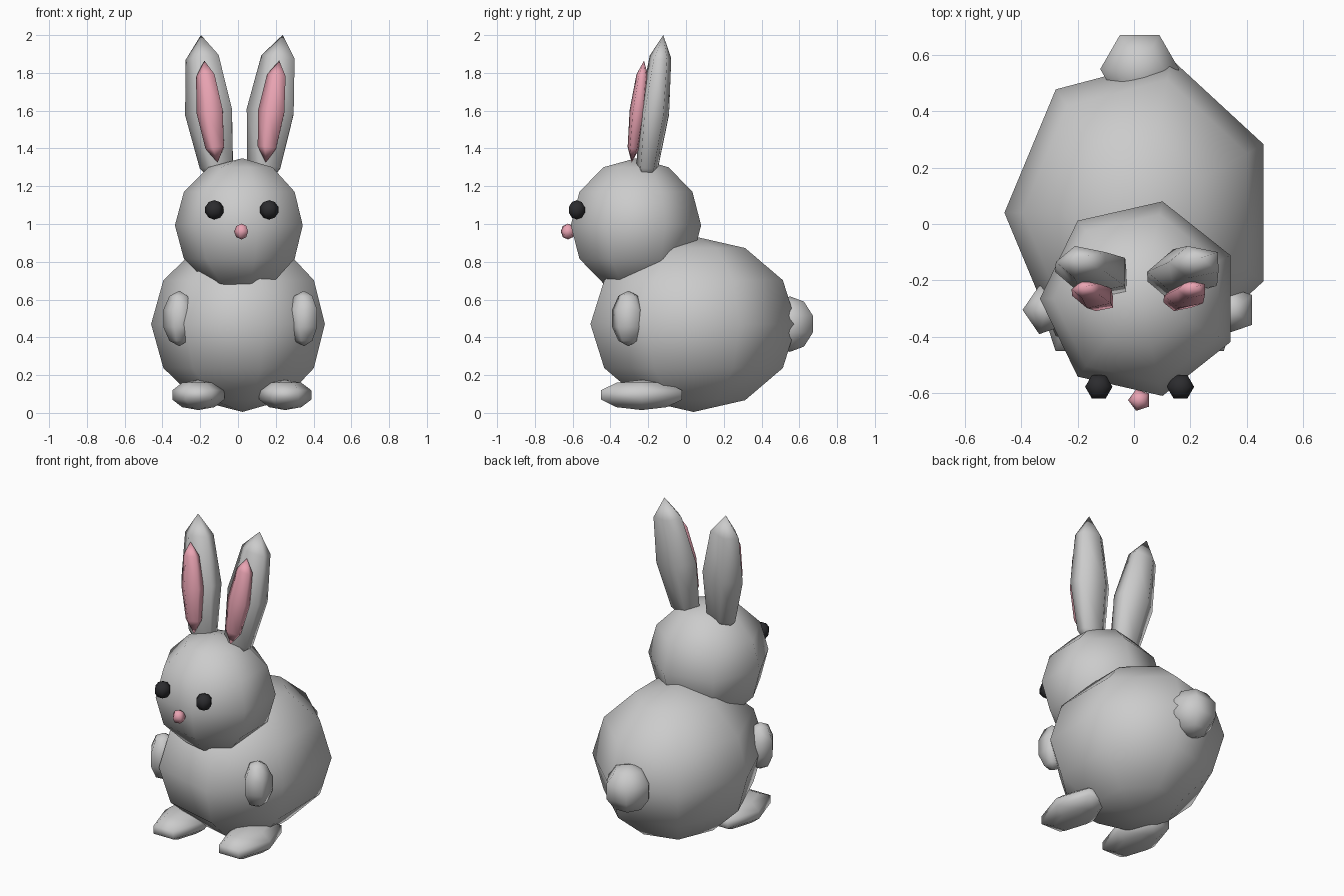
import bpy, bmesh, math
from mathutils import Matrix, Vector, Euler

if "Cube" in bpy.data.objects:
    bpy.data.objects.remove(bpy.data.objects["Cube"])


def material(name, rgb):
    m = bpy.data.materials.new(name)
    m.diffuse_color = (*rgb, 1)
    m.use_nodes = True
    m.node_tree.nodes["Principled BSDF"].inputs["Base Color"].default_value = m.diffuse_color
    return m


PINK = material("pink", (0.82, 0.37, 0.45))
DARK = material("dark", (0.025, 0.025, 0.028))
MID = 0.02  # x of the symmetry plane (odd-sided balls are lopsided)


def ball(name, loc, radii, segs, rings, rot=(0, 0, 0), mat=None):
    """Low-poly smooth ellipsoid with one vertex column facing -x."""
    bm = bmesh.new()
    bmesh.ops.create_uvsphere(bm, u_segments=segs, v_segments=rings, radius=1)
    v = max(bm.verts, key=lambda p: math.hypot(p.co.x, p.co.y))
    turn = Matrix.Rotation(math.pi - math.atan2(v.co.y, v.co.x), 4, 'Z')
    place = Matrix.LocRotScale(Vector(loc), Euler(rot), Vector(radii))
    bm.transform(place @ turn)
    for f in bm.faces:
        f.smooth = True
    me = bpy.data.meshes.new(name)
    bm.to_mesh(me)
    bm.free()
    if mat:
        me.materials.append(mat)
    ob = bpy.data.objects.new(name, me)
    bpy.context.collection.objects.link(ob)
    return ob


# Torso, head, tail and nose
ball("body", (MID + 0.004, 0.04, 0.47), (0.484, 0.56, 0.465), 7, 6)
ball("head", (MID + 0.002, -0.265, 0.993), (0.356, 0.354, 0.355), 7, 6)
ball("tail", (MID, 0.55, 0.47), (0.147, 0.147, 0.147), 6, 5)
ball("nose", (MID, -0.625, 0.96), (0.041, 0.04, 0.042), 5, 4, mat=PINK)

# Paired parts
for side, s in (("left", -1), ("right", 1)):
    tilt = (-0.12, s * 0.13, 0)
    ball(side + "_ear", (MID + s * 0.163, -0.17, 1.593),
         (0.138, 0.085, 0.414), 5, 4, tilt)
    ball(side + "_inner_ear", (MID + s * 0.163, -0.255, 1.595),
         (0.077, 0.046, 0.274), 5, 4, tilt, PINK)
    ball(side + "_eye", (MID + s * 0.145, -0.578, 1.075),
         (0.051, 0.051, 0.051), 6, 5, mat=DARK)
    ball(side + "_arm", (MID + s * 0.33, -0.305, 0.5),
         (0.09, 0.095, 0.147), 5, 5)
    ball(side + "_foot", (MID + s * 0.23, -0.235, 0.095),
         (0.145, 0.261, 0.08), 6, 5)
